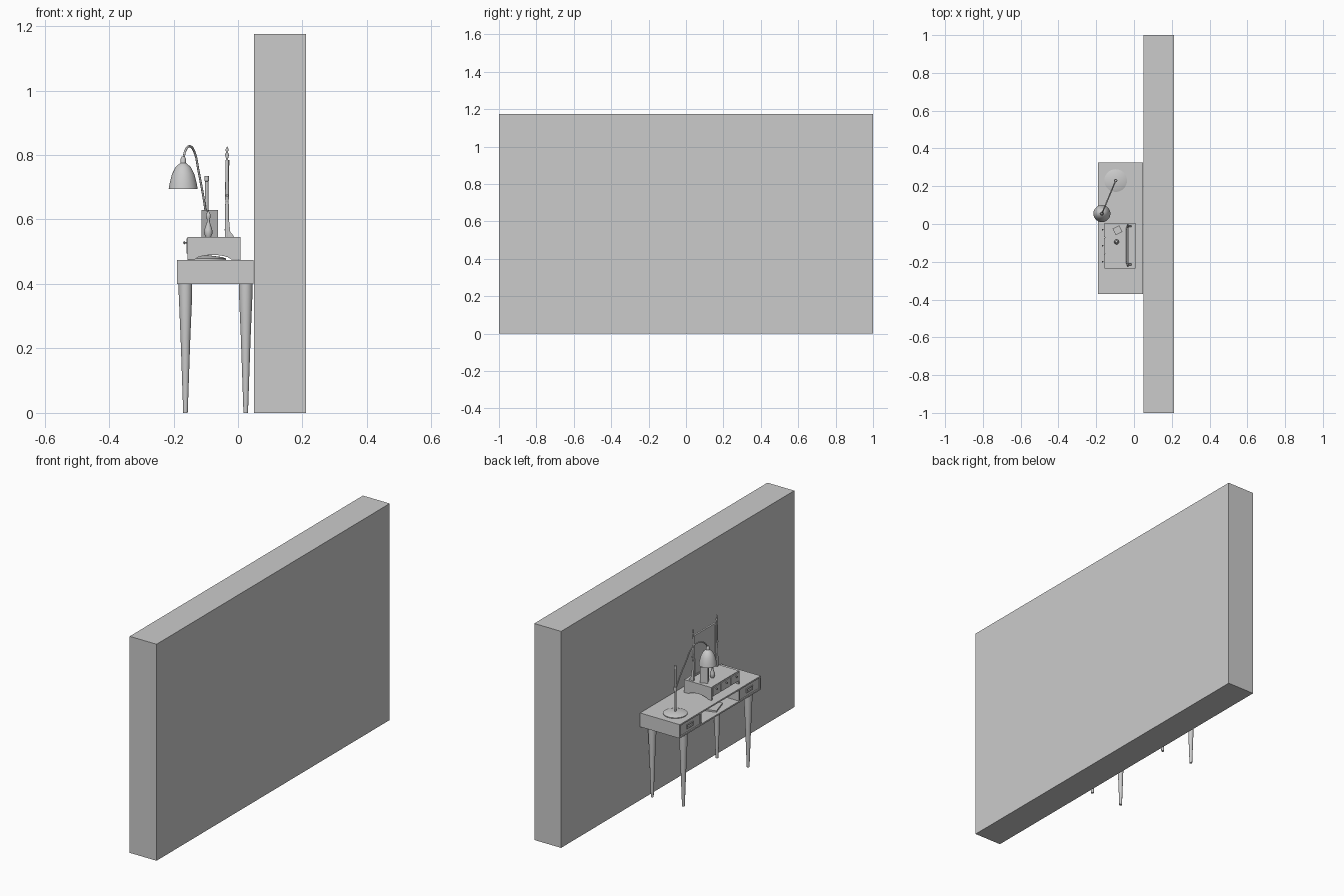
import bpy, bmesh, math
from mathutils import Vector, Matrix

old = bpy.data.objects.get("Cube")
if old:
    bpy.data.objects.remove(old, do_unlink=True)

grey = bpy.data.materials.new("plain grey")
grey.use_nodes = True
GREY = (0.6, 0.6, 0.6, 1)
grey.diffuse_color = GREY
grey.node_tree.nodes["Principled BSDF"].inputs["Base Color"].default_value = GREY


def finish(name, bm, smooth=False):
    bmesh.ops.recalc_face_normals(bm, faces=bm.faces)
    mesh = bpy.data.meshes.new(name)
    bm.to_mesh(mesh)
    bm.free()
    mesh.materials.append(grey)
    ob = bpy.data.objects.new(name, mesh)
    bpy.context.collection.objects.link(ob)
    if smooth:
        bpy.ops.object.select_all(action="DESELECT")
        bpy.context.view_layer.objects.active = ob
        ob.select_set(True)
        bpy.ops.object.shade_smooth_by_angle(angle=math.radians(40))
    return ob


def box(name, x, y, z, turn=0):
    """Box from (min, max) pairs, optionally turned about its own vertical axis."""
    bm = bmesh.new()
    size = [b - a for a, b in (x, y, z)]
    mid = [(a + b) / 2 for a, b in (x, y, z)]
    bmesh.ops.create_cube(bm, size=1, matrix=Matrix.Translation(mid)
                          @ Matrix.Rotation(turn, 4, "Z") @ Matrix.Diagonal(size + [1]))
    return finish(name, bm)


def lathe(name, profile, at, steps=32, axis=None):
    """Spin a (radius, height) profile about z, then aim it along axis."""
    bm = bmesh.new()
    verts = [bm.verts.new((r, 0, h)) for r, h in profile]
    edges = [bm.edges.new(pair) for pair in zip(verts, verts[1:])]
    bmesh.ops.spin(bm, geom=verts + edges, cent=(0, 0, 0), axis=(0, 0, 1),
                   angle=math.tau, steps=steps, use_duplicate=False)
    bmesh.ops.remove_doubles(bm, verts=bm.verts, dist=1e-5)
    turn = Vector((0, 0, 1)).rotation_difference(Vector(axis or (0, 0, 1)))
    bm.transform(Matrix.Translation(at) @ turn.to_matrix().to_4x4())
    return finish(name, bm, True)


def slab(name, outline, y):
    """Extrude an (x, z) outline between two y values."""
    bm = bmesh.new()
    face = bm.faces.new([bm.verts.new((px, y[0], pz)) for px, pz in outline])
    new = bmesh.ops.extrude_face_region(bm, geom=[face])["geom"]
    bmesh.ops.translate(bm, vec=(0, y[1] - y[0], 0),
                        verts=[v for v in new if isinstance(v, bmesh.types.BMVert)])
    return finish(name, bm)


# Wall
box("wall", (0.05, 0.211), (-1, 1), (0, 1.175))

# Desk carcass with an open middle bay
X, Y, Z, T = (-0.19, 0.048), (-0.37, 0.325), (0.4, 0.475), 0.008
box("desk_top", X, Y, (Z[1] - T, Z[1]))
box("desk_bottom", X, Y, (Z[0], Z[0] + T))
inner = (Z[0] + T, Z[1] - T)
box("desk_back", (X[1] - T, X[1]), Y, inner)
bays = {"right": (Y[0], -0.185), "left": (0.14, Y[1])}
for side, (y0, y1) in bays.items():
    box(side + "_desk_inner_side", (X[0], X[1] - T), (y0, y0 + T), inner)
    box(side + "_desk_outer_side", (X[0], X[1] - T), (y1 - T, y1), inner)
    box(side + "_desk_drawer", (X[0] + 0.005, X[1] - 0.02), (y0 + T + 0.001, y1 - T - 0.001),
        (inner[0] + 0.001, inner[1] - 0.001))
    # Framed pull plate
    c, zc = (y0 + y1) / 2, sum(Z) / 2
    for s in (-1, 1):
        box(side + "_pull_rail", (X[0], X[0] + 0.006), (c - 0.027, c + 0.027),
            (zc + s * 0.009 - 0.002, zc + s * 0.009 + 0.002))
        box(side + "_pull_end", (X[0], X[0] + 0.006), sorted((c + s * 0.023, c + s * 0.027)),
            (zc - 0.007, zc + 0.007))
box("bay_notebook", (-0.16, -0.08), (-0.1, 0.0), (inner[0], inner[0] + 0.008), 0.3)

# Tapered legs
for x in (-0.163, 0.024):
    for y in (-0.3, 0.255):
        lathe("desk_leg", [(0, 0), (0.007, 0), (0.015, 0.23), (0.021, 0.37), (0.021, 0.4), (0, 0.4)],
              (x, y, 0), 24)

# Small chest with arched side panels
CX, CY, CZ = (-0.157, 0.008), (-0.235, 0.005), 0.545
arch = [(-0.02 - 0.115 * t, 0.476 + 0.014 * math.sin(math.pi * t) ** 0.6)
        for t in [i / 10 for i in range(11)]]
outline = [(CX[0], 0.475), (CX[0], CZ), (CX[1], CZ), (CX[1], 0.475)] + arch
slab("chest_right_side", outline, (CY[0], CY[0] + 0.007))
slab("chest_left_side", outline, (CY[1] - 0.007, CY[1]))
box("chest_body", (CX[0] + 0.003, CX[1] - 0.001), (CY[0] + 0.007, CY[1] - 0.007), (0.491, CZ))
for y in (-0.03, -0.115, -0.2):
    box("chest_drawer_front", (CX[0] - 0.002, CX[0] + 0.004),
        (max(y - 0.04, CY[0] + 0.008), min(y + 0.04, CY[1] - 0.008)), (0.494, 0.541))
    lathe("chest_knob", [(0, 0), (0.002, 0), (0.002, 0.005), (0.005, 0.007), (0.005, 0.009), (0, 0.011)],
          (CX[0] - 0.002, y, 0.528), 16, (-1, 0, 0))

# Mirror stand: turned posts, flared feet, pivots
MX, posts = -0.034, (-0.012, -0.215)
for y in posts:
    lathe("mirror_post", [(0, 0), (0.006, 0), (0.006, 0.1), (0.004, 0.11), (0.006, 0.12), (0.005, 0.235),
                          (0.003, 0.243), (0.006, 0.255), (0.003, 0.264), (0.005, 0.272), (0, 0.282)],
          (MX, y, CZ), 16)
    slab("mirror_foot", [(-0.04, CZ), (-0.012, CZ), (-0.016, 0.552), (-0.024, 0.562), (-0.028, 0.6),
                         (-0.04, 0.6)], (y - 0.005, y + 0.005))
    lathe("mirror_pivot", [(0, -0.012), (0.004, -0.012), (0.004, 0.012), (0, 0.012)],
          (MX, y, 0.675), 12, (0, 1, 0))

# Tilted mirror frame and glass
a, b, low, high = -0.208, -0.019, 0.565, 0.785
tilt = Matrix.Translation((MX, 0, 0.675)) @ Matrix.Rotation(0.02, 4, "Y") @ Matrix.Translation((-MX, 0, -0.675))
F = (MX - 0.005, MX + 0.005)
for name, x, y, z in (("mirror_left_stile", F, (b - 0.01, b), (low, high)),
                      ("mirror_right_stile", F, (a, a + 0.01), (low, high)),
                      ("mirror_top_rail", F, (a + 0.01, b - 0.01), (high - 0.01, high)),
                      ("mirror_bottom_rail", F, (a + 0.01, b - 0.01), (low, low + 0.01)),
                      ("mirror_glass", (MX - 0.002, MX + 0.003), (a + 0.01, b - 0.01), (low + 0.01, high - 0.01))):
    box(name, x, y, z).data.transform(tilt)

# Small box and bottle on the chest
box("keepsake_box", (-0.107, -0.068), (-0.052, -0.014), (CZ, 0.63), math.radians(27))
lathe("bottle", [(0, 0), (0.008, 0), (0.013, 0.012), (0.012, 0.024), (0.005, 0.045), (0.004, 0.055),
                 (0.007, 0.062), (0.007, 0.07), (0, 0.085)], (-0.092, -0.095, CZ), 20)

# Lamp base and post
base, head = Vector((-0.097, 0.23, 0)), Vector((-0.17, 0.055, 0))
lathe("lamp_base", [(0, 0), (0.06, 0), (0.06, 0.004), (0.045, 0.009), (0.012, 0.013), (0, 0.013)],
      base + Vector((0, 0, 0.475)), 40)
lathe("lamp_post", [(0, 0), (0.005, 0), (0.005, 0.235), (0.0065, 0.236), (0.0065, 0.252), (0, 0.252)],
      base + Vector((0, 0, 0.483)), 16)
lathe("lamp_joint", [(0, -0.011), (0.009, -0.009), (0.009, 0.009), (0, 0.011)],
      base + Vector((0, 0, 0.61)), 16)

# Curved lamp arm
curve = bpy.data.curves.new("lamp_arm", "CURVE")
curve.dimensions = "3D"
curve.bevel_depth = 0.0035
curve.bevel_resolution = 2
curve.resolution_u = 8
path = [(0, 0.6), (0.12, 0.66), (0.36, 0.755), (0.5, 0.805), (0.7, 0.827), (0.9, 0.815), (1, 0.785)]
spline = curve.splines.new("BEZIER")
spline.bezier_points.add(len(path) - 1)
for point, (s, z) in zip(spline.bezier_points, path):
    point.co = base.lerp(head, s) + Vector((0, 0, z))
    point.handle_left_type = point.handle_right_type = "AUTO"
curve.use_fill_caps = True
curve.materials.append(grey)
bpy.context.collection.objects.link(bpy.data.objects.new("lamp_arm", curve))

# Bell shade with socket
lathe("lamp_shade", [(0.043, 0.695), (0.045, 0.695), (0.042, 0.712), (0.035, 0.74), (0.024, 0.762),
                     (0.012, 0.773), (0.009, 0.775), (0.009, 0.787), (0.005, 0.795), (0, 0.796),
                     (0, 0.77), (0.01, 0.77), (0.022, 0.76), (0.033, 0.738), (0.04, 0.712), (0.043, 0.695)],
      head, 40)
lathe("lamp_bulb", [(0, 0.71), (0.01, 0.714), (0.014, 0.725), (0.01, 0.742), (0.006, 0.772), (0, 0.772)], head, 20)
